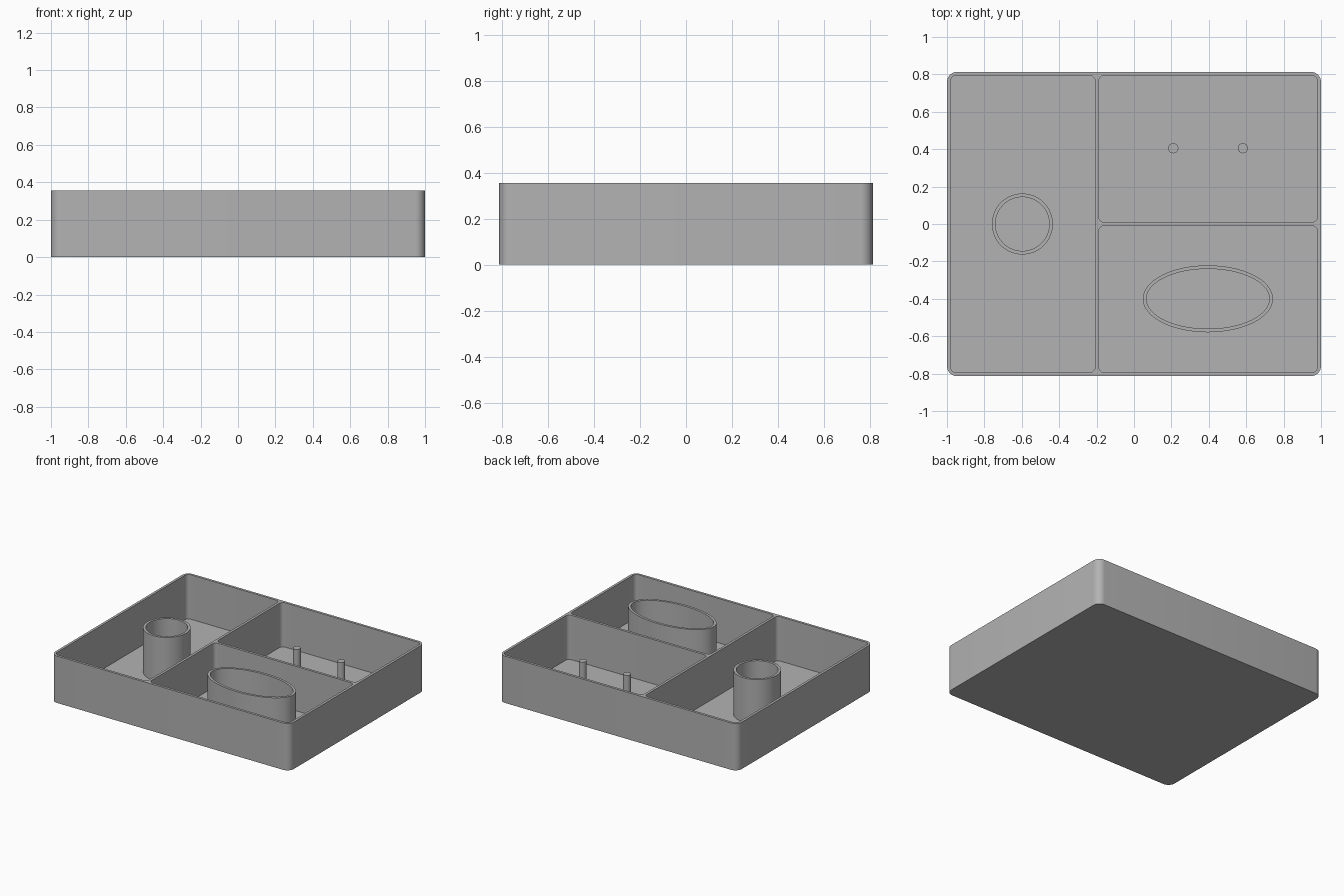
import bpy, bmesh, math

cube = bpy.data.objects.get("Cube")
if cube:
    bpy.data.objects.remove(cube, do_unlink=True)

HALF_X, HALF_Y, HEIGHT = 1.0, 0.813, 0.355
WALL = FLOOR = 0.019
INNER_X, INNER_Y = HALF_X - WALL, HALF_Y - WALL
DIVIDER = -0.198
SEAT = FLOOR - 0.006      # inner fittings are sunk slightly into the floor

grey = bpy.data.materials.new("plain grey")
grey.use_nodes = True
grey.diffuse_color = (0.45, 0.45, 0.45, 1)
grey.node_tree.nodes["Principled BSDF"].inputs["Base Color"].default_value = grey.diffuse_color


def rounded_rect(x0, x1, y0, y1, r, steps=8):
    """Counter-clockwise outline of a rectangle with rounded corners."""
    corners = [(x1 - r, y1 - r), (x0 + r, y1 - r), (x0 + r, y0 + r), (x1 - r, y0 + r)]
    outline = []
    for quarter, (cx, cy) in enumerate(corners):
        for i in range(steps + 1):
            a = (quarter + i / steps) * math.pi / 2
            outline.append((cx + r * math.cos(a), cy + r * math.sin(a)))
    return outline


def ellipse(cx, cy, rx, ry, steps=64):
    angles = [2 * math.pi * i / steps for i in range(steps)]
    return [(cx + rx * math.cos(a), cy + ry * math.sin(a)) for a in angles]


def add_ring(bm, outline, z):
    return [bm.verts.new((x, y, z)) for x, y in outline]


def bridge(bm, a, b):
    for i in range(len(a)):
        j = (i + 1) % len(a)
        bm.faces.new((a[i], a[j], b[j], b[i]))


def add_prism(bm, outline, z0, z1):
    low, high = add_ring(bm, outline, z0), add_ring(bm, outline, z1)
    bridge(bm, low, high)
    bm.faces.new(low[::-1])
    bm.faces.new(high)


def finish(bm, name):
    bmesh.ops.recalc_face_normals(bm, faces=bm.faces[:])
    mesh = bpy.data.meshes.new(name)
    bm.to_mesh(mesh)
    bm.free()
    mesh.materials.append(grey)
    obj = bpy.data.objects.new(name, mesh)
    bpy.context.collection.objects.link(obj)
    return obj


def smooth(obj):
    bpy.ops.object.select_all(action='DESELECT')
    obj.select_set(True)
    bpy.context.view_layer.objects.active = obj
    bpy.ops.object.shade_smooth_by_angle(angle=math.radians(35))


def tube(name, cx, cy, rx, ry):
    """Open upright tube with a thin wall."""
    bm = bmesh.new()
    outer, inner = ellipse(cx, cy, rx, ry), ellipse(cx, cy, rx - WALL, ry - WALL)
    rings = [add_ring(bm, o, z) for o, z in
             ((outer, SEAT), (outer, HEIGHT), (inner, HEIGHT), (inner, SEAT))]
    for i in range(4):
        bridge(bm, rings[i], rings[(i + 1) % 4])
    smooth(finish(bm, name))


def peg(name, x, y):
    bm = bmesh.new()
    add_prism(bm, ellipse(x, y, 0.027, 0.027, 32), SEAT, 0.262)
    smooth(finish(bm, name))


# Tray: rounded block with three pockets cut out
bm = bmesh.new()
add_prism(bm, rounded_rect(-HALF_X, HALF_X, -HALF_Y, HALF_Y, 0.054), 0, HEIGHT)
tray = finish(bm, "tray")

half = WALL / 2
pockets = [(-INNER_X, DIVIDER - half, -INNER_Y, INNER_Y),
           (DIVIDER + half, INNER_X, half, INNER_Y),
           (DIVIDER + half, INNER_X, -INNER_Y, -half)]
bm = bmesh.new()
for pocket in pockets:
    add_prism(bm, rounded_rect(*pocket, 0.03), FLOOR, HEIGHT + 0.1)
cutter = finish(bm, "pocket_cutter")
cutter.hide_render = True

cut = tray.modifiers.new("pockets", 'BOOLEAN')
cut.object = cutter
cut.operation = 'DIFFERENCE'
cut.solver = 'EXACT'
bpy.context.view_layer.objects.active = tray
bpy.ops.object.modifier_apply(modifier=cut.name)
bpy.data.objects.remove(cutter, do_unlink=True)
smooth(tray)

# Holders and pegs inside the compartments
tube("round_holder", -0.597, 0, 0.163, 0.163)
tube("oval_holder", 0.395, -0.4, 0.348, 0.179)
peg("left_peg", 0.582, 0.405)
peg("right_peg", 0.21, 0.405)
